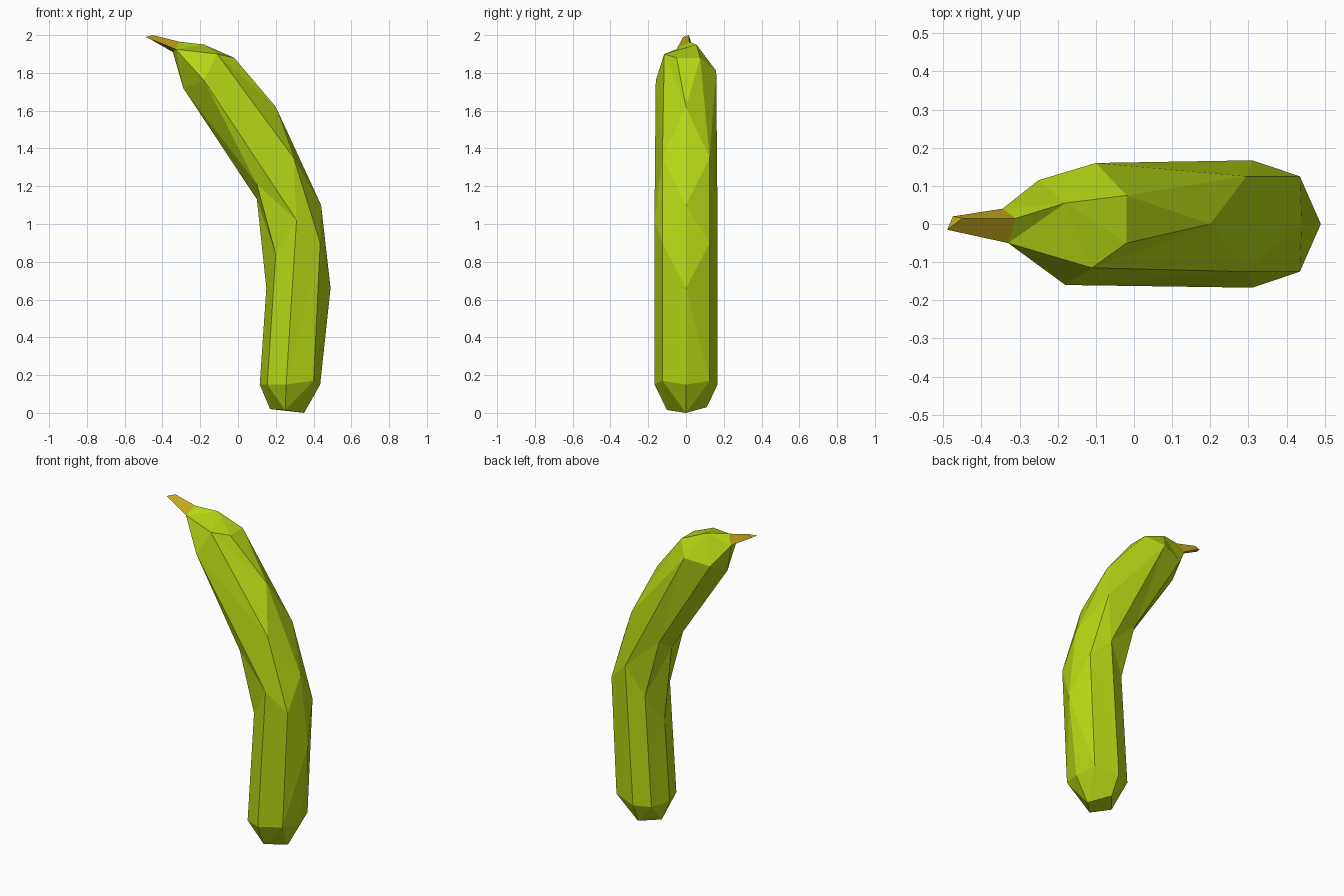
import bpy
import bmesh
from mathutils import Vector

# Remove the default object only
default_cube = bpy.data.objects.get("Cube")
if default_cube:
    bpy.data.objects.remove(default_cube, do_unlink=True)


def make_material(name, colour):
    material = bpy.data.materials.new(name)
    material.use_nodes = True
    material.diffuse_color = colour
    shader = material.node_tree.nodes["Principled BSDF"]
    shader.inputs["Base Color"].default_value = colour
    shader.inputs["Roughness"].default_value = 0.8
    return material


def rail(y, profile):
    """Lengthwise crease lying in a plane of constant y."""
    return [Vector((x, y, z)) for x, z in profile]


def stitch(bm, first, second):
    """Fill the strip between two creases, always taking the shorter diagonal."""
    i = j = 0
    while i < len(first) - 1 or j < len(second) - 1:
        step_first = j == len(second) - 1
        if i < len(first) - 1 and not step_first:
            step_first = ((first[i + 1] - second[j]).length
                          < (second[j + 1] - first[i]).length)
        corner = first[i + 1] if step_first else second[j + 1]
        points = [first[i], second[j], corner]
        area = (points[1] - points[0]).cross(points[2] - points[0]).length
        if area > 1e-6:
            bm.faces.new([bm.verts.new(p) for p in points])
        if step_first:
            i += 1
        else:
            j += 1


def build_skin(name, rails, material):
    """Closed, flat-faced solid from a loop of lengthwise creases."""
    bm = bmesh.new()
    for index, crease in enumerate(rails):
        stitch(bm, crease, rails[(index + 1) % len(rails)])
    bmesh.ops.remove_doubles(bm, verts=bm.verts[:], dist=0.0005)
    open_edges = [edge for edge in bm.edges if edge.is_boundary]
    bmesh.ops.holes_fill(bm, edges=open_edges, sides=0)
    bmesh.ops.recalc_face_normals(bm, faces=bm.faces[:])
    mesh = bpy.data.meshes.new(name)
    bm.to_mesh(mesh)
    bm.free()
    mesh.materials.append(material)
    part = bpy.data.objects.new(name, mesh)
    bpy.context.collection.objects.link(part)
    return part


lime = make_material("lime green peel", (0.46, 0.67, 0.007, 1))
ochre = make_material("ochre stem", (0.52, 0.38, 0.01, 1))

# Corners of the blunt bottom end
bottom_outer = Vector((0.35, 0, 0))
bottom_front = Vector((0.25, -0.1, 0.015))
bottom_inner = Vector((0.17, 0, 0.02))
bottom_back = Vector((0.26, 0.11, 0.03))

# Corners where the stem meets the fruit
neck_top = Vector((-0.31, 0.015, 1.965))
neck_front = Vector((-0.33, -0.05, 1.925))
neck_under = Vector((-0.345, 0.04, 1.91))

# Corners around the shoulder
crown = Vector((-0.18, 0.055, 1.95))
shoulder_front = Vector((-0.02, -0.05, 1.88))
shoulder_back = Vector((-0.02, 0.075, 1.88))
cheek_front = Vector((-0.11, -0.115, 1.9))
cheek_back = Vector((-0.25, 0.115, 1.78))
chin = Vector((-0.29, 0, 1.72))

# Creases along the octagonal body, shared by front and back
outer_line = [(0.435, 0.15), (0.49, 0.66), (0.44, 1.1), (0.2, 1.62)]
outer_diagonal = [(0.4, 0.17), (0.435, 0.9), (0.295, 1.35)]
side_line = [(0.255, 0.15), (0.31, 1.02)]
inner_diagonal = [(0.155, 0.15), (0.2, 0.84), (0.1, 1.21)]
inner_line = [(0.115, 0.15), (0.15, 0.66), (0.1, 1.13)]
diagonal_y, side_y = 0.125, 0.167

peel_rails = [
    [bottom_outer, *rail(0, outer_line), shoulder_front, crown, neck_top],
    [bottom_front, *rail(-diagonal_y, outer_diagonal), cheek_front, neck_front],
    [bottom_front, *rail(-side_y, side_line),
     Vector((-0.18, -0.16, 1.76)), neck_front],
    [bottom_inner, *rail(-diagonal_y, inner_diagonal), chin, neck_under],
    [bottom_inner, *rail(0, inner_line), chin, neck_under],
    [bottom_back, *rail(diagonal_y, inner_diagonal), cheek_back, neck_under],
    [bottom_back, *rail(side_y, side_line),
     Vector((-0.1, 0.16, 1.81)), cheek_back, neck_under],
    [bottom_back, *rail(diagonal_y, outer_diagonal),
     shoulder_back, crown, neck_top],
]
build_skin("fruit_body", peel_rails, lime)

# Three-sided tapering stem
stem_rails = [
    [neck_top, Vector((-0.45, 0.015, 2))],
    [neck_front, Vector((-0.49, -0.015, 1.99))],
    [neck_under, Vector((-0.475, 0.02, 1.985))],
]
build_skin("stem", stem_rails, ochre)
